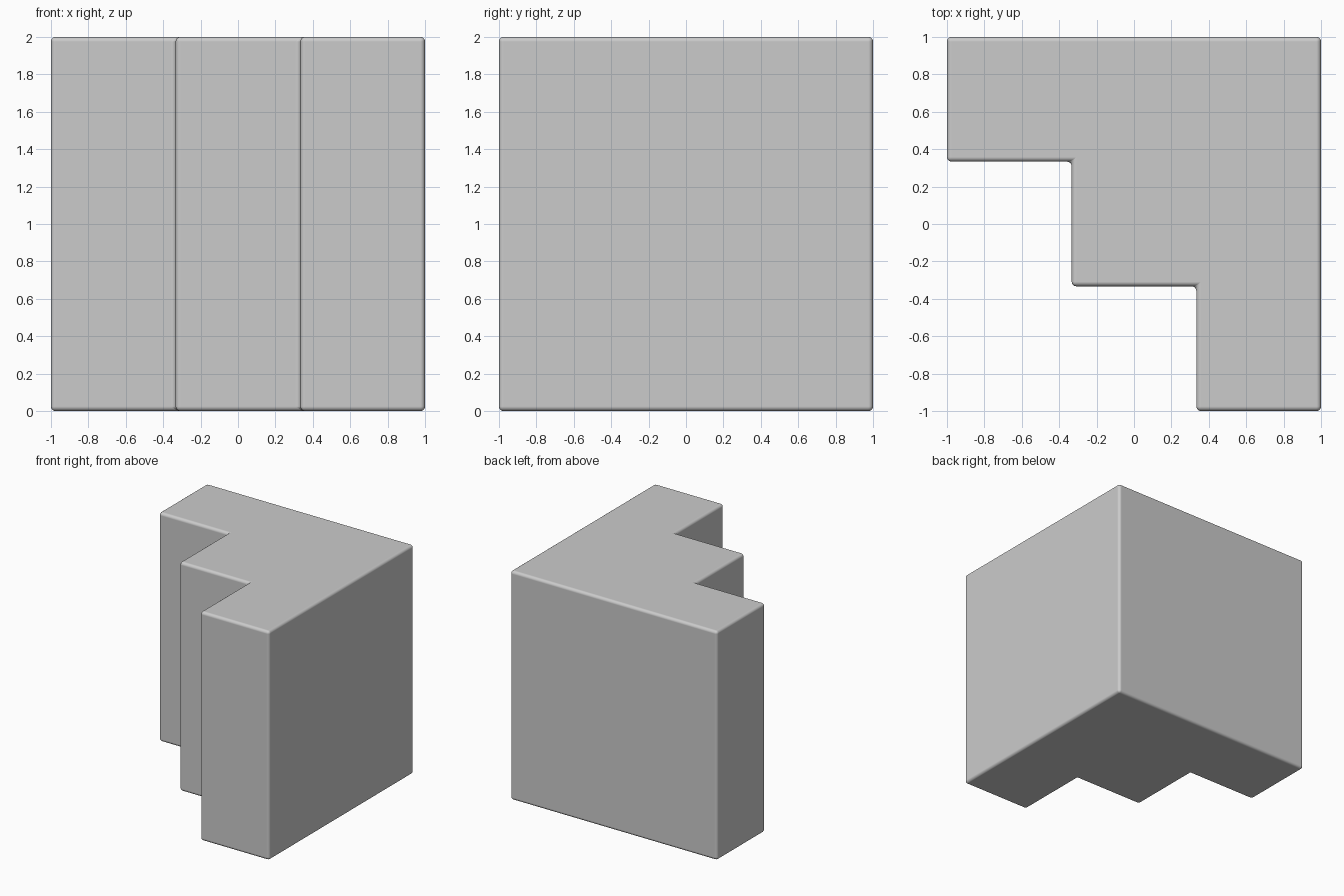
import bpy
import bmesh
from math import radians

cube = bpy.data.objects.get("Cube")
if cube:
    bpy.data.objects.remove(cube, do_unlink=True)

SIZE = 2.0
STEPS = 3
STEP = SIZE / STEPS
HALF = SIZE / 2

# Stepped outline: square back corner, then a zigzag down the front
outline = [(HALF, HALF), (-HALF, HALF)]
for i in range(STEPS):
    x = -HALF + i * STEP
    y = HALF - (i + 1) * STEP
    outline += [(x, y), (x + STEP, y)]

# Extrude the outline into a solid block
bm = bmesh.new()
base = bm.faces.new([bm.verts.new((x, y, 0)) for x, y in outline])
extruded = bmesh.ops.extrude_face_region(bm, geom=[base], use_keep_orig=True)
top_verts = [g for g in extruded["geom"] if isinstance(g, bmesh.types.BMVert)]
bmesh.ops.translate(bm, verts=top_verts, vec=(0, 0, SIZE))
bmesh.ops.recalc_face_normals(bm, faces=bm.faces)
mesh = bpy.data.meshes.new("stepped_block")
bm.to_mesh(mesh)
bm.free()

block = bpy.data.objects.new("stepped_block", mesh)
bpy.context.collection.objects.link(block)
bpy.context.view_layer.objects.active = block
block.select_set(True)

# Softly rounded edges
bevel = block.modifiers.new("rounded_edges", "BEVEL")
bevel.width = 0.025
bevel.segments = 4
bevel.limit_method = "ANGLE"
bevel.angle_limit = radians(30)
bevel.harden_normals = True
bpy.ops.object.shade_smooth()
